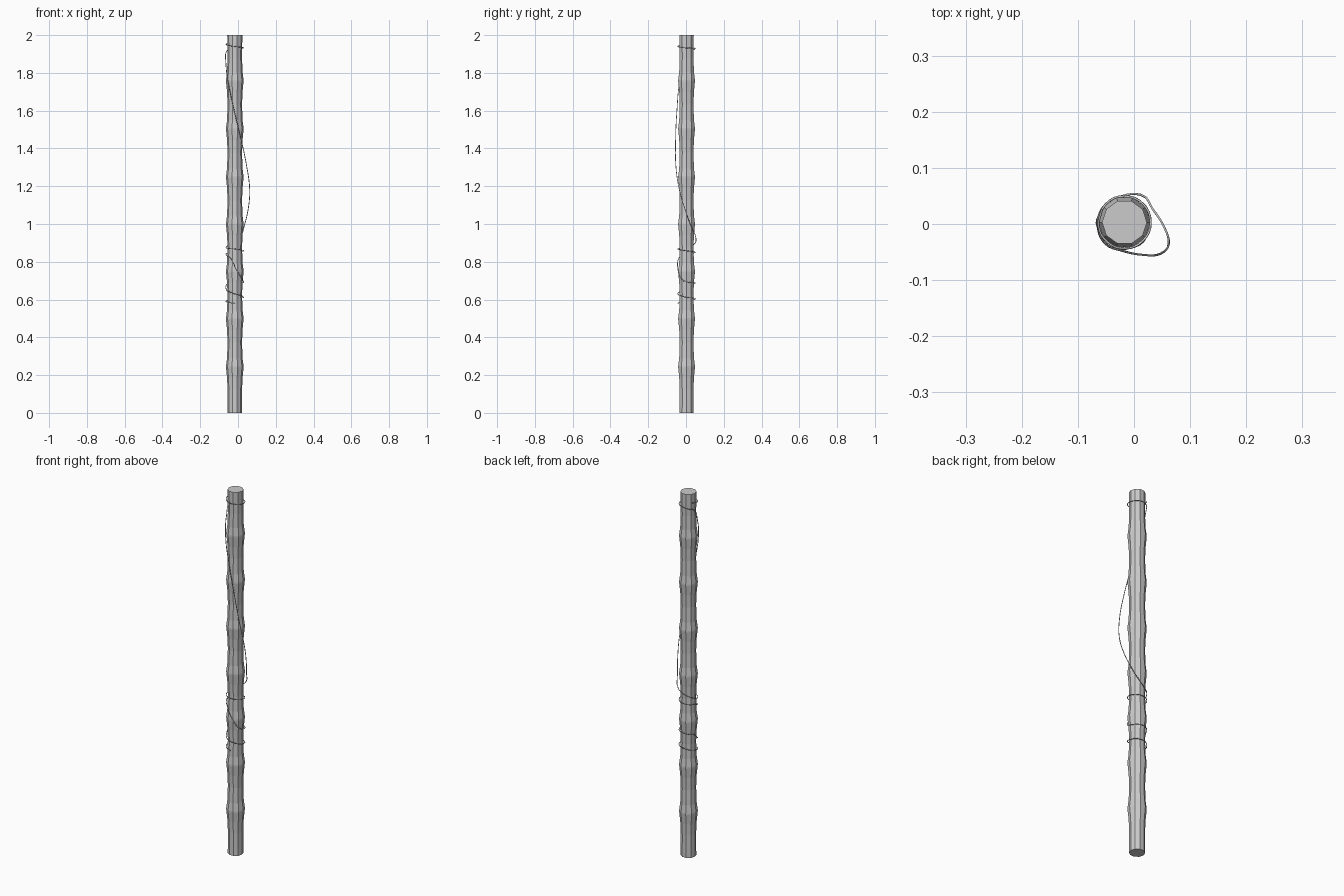
import bpy, bmesh, math

if "Cube" in bpy.data.objects:
    bpy.data.objects.remove(bpy.data.objects["Cube"])

CX, CY, SIDES = -0.017, 0.003, 10

# Bamboo pole: rings flare out at each node, narrow between nodes
nodes = [0.245, 0.5, 0.75, 1.0, 1.25, 1.505, 1.76]
profile = [(0.039, 0.0)]
for i, z in enumerate(nodes):
    prev = nodes[i - 1] if i else 0.0
    profile += [(0.0385, (prev + z) / 2), (0.041, z - 0.06),
                (0.0465, z - 0.005), (0.0465, z + 0.003), (0.041, z + 0.045)]
profile += [(0.0385, 1.88), (0.040, 2.0)]

bm = bmesh.new()
rings = []
for r, z in profile:
    rings.append([bm.verts.new((CX + r * math.cos(math.tau * k / SIDES),
                                CY + r * math.sin(math.tau * k / SIDES), z))
                  for k in range(SIDES)])
for a, b in zip(rings, rings[1:]):
    for k in range(SIDES):
        n = (k + 1) % SIDES
        bm.faces.new((a[k], a[n], b[n], b[k]))
bm.faces.new(rings[0][::-1])
bm.faces.new(rings[-1])
mesh = bpy.data.meshes.new("bamboo_pole")
bm.to_mesh(mesh)
bm.free()
bpy.context.collection.objects.link(bpy.data.objects.new("bamboo_pole", mesh))


def wrap(keys, step=40, r=0.0465):
    """Points around the pole, interpolated between (degrees, height) keys."""
    pts = []
    for (a0, z0), (a1, z1) in zip(keys, keys[1:]):
        n = max(1, round((a1 - a0) / step))
        for k in range(n):
            t = k / n
            a = math.radians(a0 + (a1 - a0) * t)
            pts.append((CX + r * math.cos(a), CY + r * math.sin(a), z0 + (z1 - z0) * t))
    return pts


# Binding wire: top loop, long loose span, then lower coils
top_loop = wrap([(150, 1.955), (270, 1.94), (360, 1.932), (450, 1.93), (520, 1.915), (550, 1.88)])
loose_span = [(-0.064, -0.008, 1.85), (-0.052, -0.034, 1.75), (-0.02, -0.048, 1.6),
              (0.016, -0.055, 1.45), (0.047, -0.053, 1.3), (0.062, -0.035, 1.18),
              (0.054, -0.006, 1.08), (0.033, 0.027, 0.99), (0.012, 0.052, 0.93)]
coils = wrap([(100, 0.90), (180, 0.873), (270, 0.868), (360, 0.858), (450, 0.85),
              (540, 0.842), (600, 0.82), (640, 0.76), (690, 0.705), (740, 0.69),
              (810, 0.688), (880, 0.68), (920, 0.65), (990, 0.63), (1080, 0.612),
              (1170, 0.605), (1260, 0.59), (1350, 0.58), (1370, 0.579)])
path = top_loop + loose_span + coils

curve = bpy.data.curves.new("binding_wire", 'CURVE')
curve.dimensions = '3D'
curve.bevel_depth = 0.002
curve.bevel_resolution = 1
curve.resolution_u = 4
curve.use_fill_caps = True
spline = curve.splines.new('BEZIER')
spline.bezier_points.add(len(path) - 1)
for bp, co in zip(spline.bezier_points, path):
    bp.co = co
    bp.handle_left_type = bp.handle_right_type = 'AUTO'
bpy.context.collection.objects.link(bpy.data.objects.new("binding_wire", curve))
